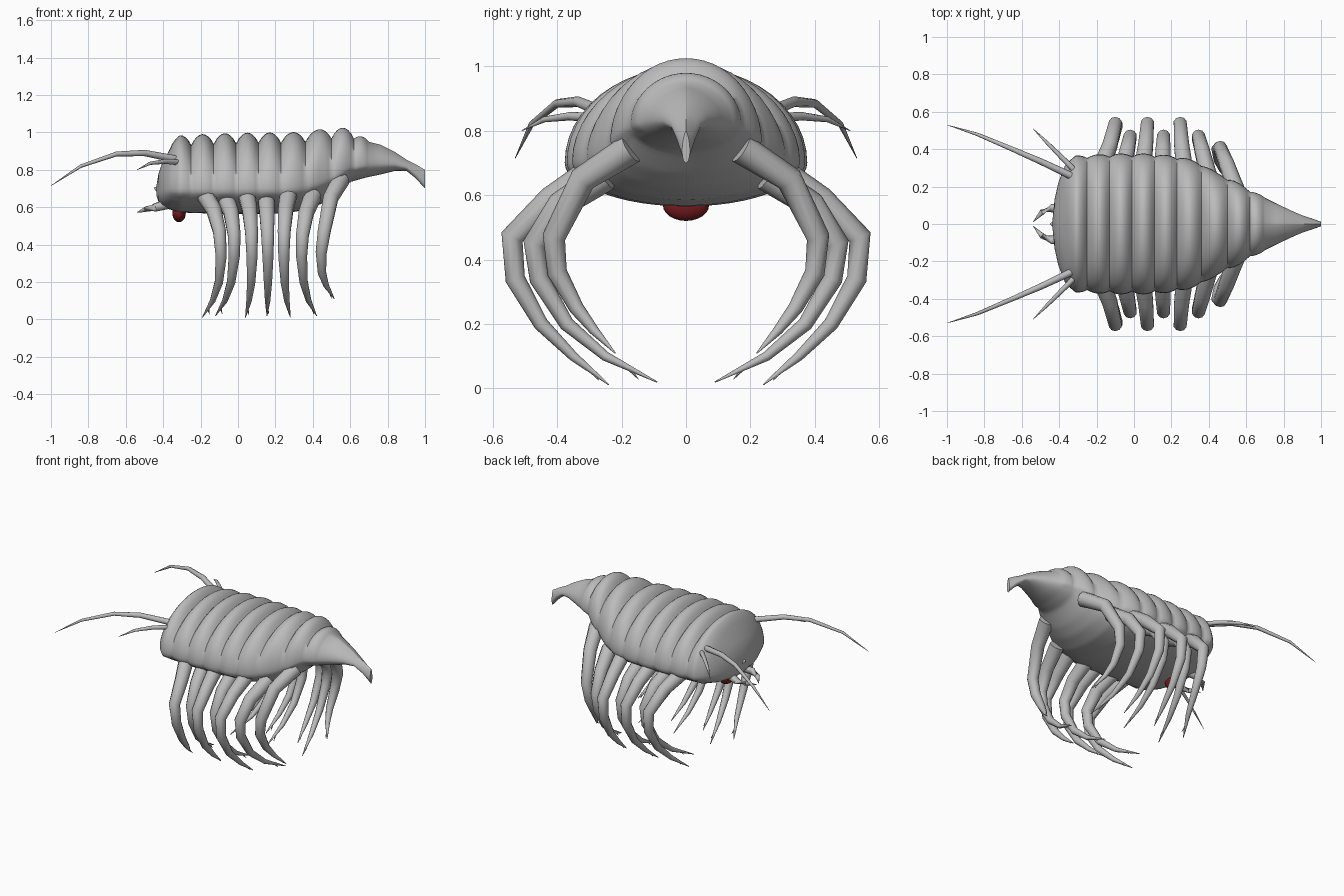
import bpy, bmesh, math
from mathutils import Vector

cube = bpy.data.objects.get("Cube")
if cube:
    bpy.data.objects.remove(cube, do_unlink=True)


def material(name, rgb):
    m = bpy.data.materials.new(name)
    m.use_nodes = True
    m.diffuse_color = (*rgb, 1)
    m.node_tree.nodes["Principled BSDF"].inputs["Base Color"].default_value = (*rgb, 1)
    return m


shell = material("shell grey", (0.5, 0.5, 0.5))
red = material("dark red", (0.2, 0.012, 0.015))


def finish(bm, name, mat, angle=50):
    bmesh.ops.recalc_face_normals(bm, faces=bm.faces)
    mesh = bpy.data.meshes.new(name)
    bm.to_mesh(mesh)
    bm.free()
    mesh.materials.append(mat)
    ob = bpy.data.objects.new(name, mesh)
    bpy.context.collection.objects.link(ob)
    bpy.ops.object.select_all(action="DESELECT")
    ob.select_set(True)
    bpy.context.view_layer.objects.active = ob
    bpy.ops.object.shade_smooth_by_angle(angle=math.radians(angle))
    return ob


def loft(bm, rings):
    """Skin a list of equal rings and cap both ends."""
    loops = [[bm.verts.new(p) for p in ring] for ring in rings]
    n = len(loops[0])
    for a, b in zip(loops, loops[1:]):
        for i in range(n):
            bm.faces.new((a[i], a[(i + 1) % n], b[(i + 1) % n], b[i]))
    bm.faces.new(loops[0])
    bm.faces.new(loops[-1])


def tube(bm, points, radii, sides=10):
    pts = [Vector(p) for p in points]
    rings = []
    for i, p in enumerate(pts):
        d = (pts[min(i + 1, len(pts) - 1)] - pts[max(i - 1, 0)]).normalized()
        u = d.cross(Vector((1, 0, 0.01))).normalized()
        if abs(d.x) > 0.8:
            u = d.cross(Vector((0, 0, 1))).normalized()
        v = d.cross(u)
        rings.append([p + radii[i] * (u * math.cos(k * math.tau / sides)
                                      + v * math.sin(k * math.tau / sides))
                      for k in range(sides)])
    loft(bm, rings)


# Body outline: x, half width, top (between ridges), bottom
OUTLINE = [
    (-0.435, 0.03, 0.72, 0.66), (-0.425, 0.13, 0.78, 0.63), (-0.405, 0.22, 0.84, 0.605),
    (-0.37, 0.31, 0.90, 0.59), (-0.31, 0.35, 0.93, 0.572), (-0.1, 0.36, 0.94, 0.565),
    (0.1, 0.36, 0.945, 0.565), (0.25, 0.345, 0.945, 0.568), (0.36, 0.31, 0.95, 0.585),
    (0.45, 0.255, 0.965, 0.62), (0.52, 0.225, 0.97, 0.665), (0.6, 0.18, 0.97, 0.735),
    (0.68, 0.15, 0.955, 0.758), (0.76, 0.11, 0.935, 0.775), (0.84, 0.072, 0.895, 0.795),
    (0.9, 0.046, 0.855, 0.795), (0.95, 0.03, 0.83, 0.755), (1.0, 0.012, 0.80, 0.70)]
GROOVES = [-0.37, -0.25, -0.13, -0.01, 0.11, 0.23, 0.36, 0.50, 0.62, 0.70]


def section(x):
    for a, b in zip(OUTLINE, OUTLINE[1:]):
        if x <= b[0]:
            t = (x - a[0]) / (b[0] - a[0])
            return [p + (q - p) * t for p, q in zip(a[1:], b[1:])]
    return OUTLINE[-1][1:]


def ridge(x):
    for a, b in zip(GROOVES, GROOVES[1:]):
        if a < x < b:
            height = 0.02 if b == GROOVES[-1] else 0.055
            return height * math.sin(math.pi * (x - a) / (b - a)) ** 0.8
    return 0


def body_ring(x, n=48):
    w, top, bottom = section(x)
    r = ridge(x)
    mid = bottom + 0.36 * (top - bottom)
    pinch = 1 + 0.7 * min(max((x - 0.66) / 0.15, 0), 1)
    ring = []
    for k in range(n):
        a = k * math.tau / n
        c, s = math.cos(a), math.sin(a)
        wide = w + (0.3 * r if s > -0.3 else 0)
        y = wide * math.copysign(abs(c) ** (pinch if s > 0 else 1), c)
        z = mid + s * (top + r - mid if s > 0 else mid - bottom)
        ring.append((x, y, z))
    return ring


# Ridged body running into the pointed tail
xs = [o[0] for o in OUTLINE if o[0] < GROOVES[0]]
for a, b in zip(GROOVES, GROOVES[1:]):
    xs += [a + (b - a) * k / 8 for k in range(8)]
xs += [GROOVES[-1]] + [o[0] for o in OUTLINE if o[0] > GROOVES[-1]]
bm = bmesh.new()
loft(bm, [body_ring(x) for x in xs])
finish(bm, "body", shell, 60)

# Legs: side paths (y, z) for long, short and rear legs
LONG = [(0.29, 0.67), (0.42, 0.585), (0.54, 0.47), (0.53, 0.34), (0.45, 0.2), (0.35, 0.1), (0.24, 0.012)]
SHORT = [(0.25, 0.66), (0.39, 0.57), (0.47, 0.45), (0.455, 0.34), (0.37, 0.2), (0.25, 0.1), (0.09, 0.02)]
REAR = [(0.17, 0.745), (0.32, 0.65), (0.41, 0.47), (0.40, 0.36), (0.34, 0.25), (0.285, 0.18), (0.22, 0.11)]
LEG_RADII = [0.048, 0.042, 0.036, 0.031, 0.023, 0.015, 0.002]
# x of hip, knee and tip
LEGS = [(-0.18, -0.09, -0.19, LONG), (-0.07, -0.02, -0.12, SHORT), (0.045, 0.075, 0.04, LONG),
        (0.15, 0.16, 0.155, SHORT), (0.27, 0.245, 0.28, LONG), (0.40, 0.34, 0.42, SHORT),
        (0.55, 0.445, 0.515, REAR)]

for side, s in (("front", -1), ("back", 1)):
    for i, (hip, knee, tip, path) in enumerate(LEGS):
        pts = []
        for k, (y, z) in enumerate(path):
            t = k / (len(path) - 1)
            x = hip * (1 - t) * (1 - 2 * t) + knee * 4 * t * (1 - t) + tip * t * (2 * t - 1)
            pts.append(Vector((x, s * y, z)))
        bm = bmesh.new()
        tube(bm, pts, LEG_RADII)
        # Small spur behind the claw
        p = pts[-2].lerp(pts[-1], 0.45)
        tube(bm, [p, p + Vector((0.008, -s * 0.03, -0.035))], [0.007, 0.001], 6)
        finish(bm, f"{side}_leg_{i + 1}", shell)

    # Long and short feelers
    bm = bmesh.new()
    tube(bm, [(-0.32, s * 0.25, 0.855), (-0.5, s * 0.335, 0.89), (-0.65, s * 0.4, 0.885),
              (-0.84, s * 0.48, 0.82), (-1, s * 0.53, 0.715)],
         [0.02, 0.017, 0.013, 0.009, 0.001], 8)
    finish(bm, f"{side}_long_feeler", shell)
    bm = bmesh.new()
    tube(bm, [(-0.31, s * 0.28, 0.84), (-0.39, s * 0.36, 0.845), (-0.47, s * 0.44, 0.835),
              (-0.54, s * 0.51, 0.80)], [0.016, 0.013, 0.009, 0.001], 8)
    finish(bm, f"{side}_short_feeler", shell)

    # Curved jaw
    bm = bmesh.new()
    tube(bm, [(-0.38, s * 0.07, 0.615), (-0.44, s * 0.085, 0.60), (-0.49, s * 0.065, 0.59),
              (-0.54, s * 0.01, 0.572)], [0.026, 0.023, 0.016, 0.001], 8)
    finish(bm, f"{side}_jaw", shell)

# Small point on the face
bm = bmesh.new()
tube(bm, [(-0.41, 0, 0.69), (-0.448, 0, 0.705)], [0.035, 0.003], 10)
finish(bm, "face_point", shell)

# Red mouth under the head
bm = bmesh.new()
bmesh.ops.create_uvsphere(bm, u_segments=20, v_segments=12, radius=1)
for v in bm.verts:
    v.co = Vector((-0.315 + 0.036 * v.co.x, 0.072 * v.co.y, 0.57 + 0.05 * v.co.z))
finish(bm, "mouth", red)
